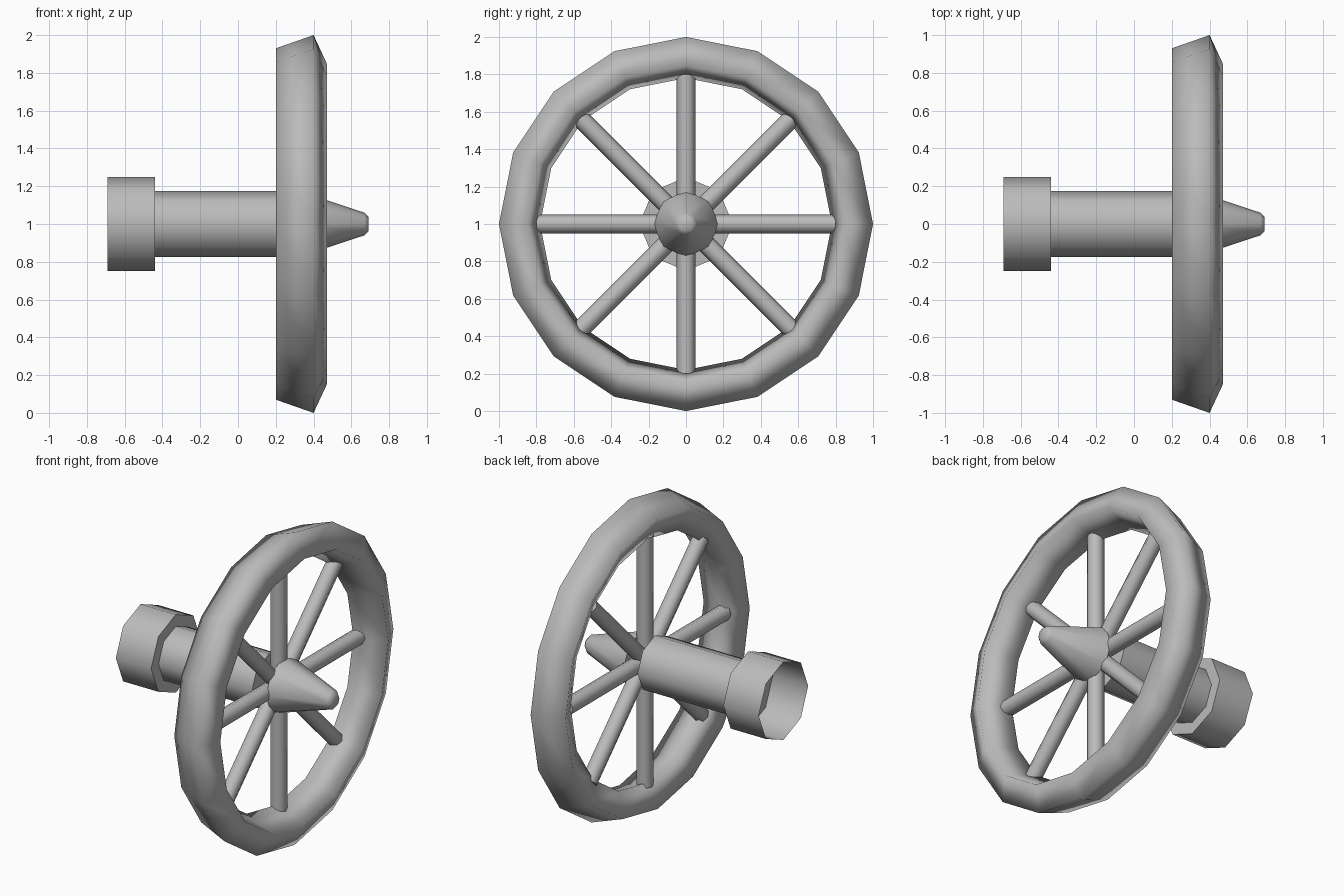
import bpy, bmesh
from math import pi, radians
from mathutils import Matrix, Vector

cube = bpy.data.objects.get("Cube")
if cube:
    bpy.data.objects.remove(cube, do_unlink=True)

GREY = (0.5, 0.5, 0.5, 1)
mat = bpy.data.materials.new("plain_grey")
mat.use_nodes = True
mat.diffuse_color = GREY
mat.node_tree.nodes["Principled BSDF"].inputs["Base Color"].default_value = GREY


def finish(name, bm, angle):
    bmesh.ops.remove_doubles(bm, verts=bm.verts, dist=1e-4)
    bmesh.ops.recalc_face_normals(bm, faces=bm.faces)
    mesh = bpy.data.meshes.new(name)
    bm.to_mesh(mesh)
    bm.free()
    mesh.materials.append(mat)
    obj = bpy.data.objects.new(name, mesh)
    bpy.context.collection.objects.link(obj)
    bpy.ops.object.select_all(action='DESELECT')
    obj.select_set(True)
    bpy.context.view_layer.objects.active = obj
    bpy.ops.object.shade_smooth_by_angle(angle=radians(angle))
    return obj


def lathe(name, profile, sides, closed=False, angle=50):
    """Spin (x, radius) points about the axle line at z = 1."""
    bm = bmesh.new()
    verts = [bm.verts.new((x, 0, 1 + r)) for x, r in profile]
    pairs = list(zip(verts, verts[1:]))
    if closed:
        pairs.append((verts[-1], verts[0]))
    edges = [bm.edges.new(p) for p in pairs]
    bmesh.ops.spin(bm, geom=verts + edges, cent=(0, 0, 1), axis=(1, 0, 0),
                   angle=2 * pi, steps=sides)
    return finish(name, bm, angle)


# Rim: tilted four-sided section, softly shaded
lathe("wheel_rim", [(0.20, 0.93), (0.40, 1.0), (0.47, 0.85), (0.27, 0.78)],
      16, closed=True, angle=120)

# Axle with a hollow open collar at its far end
lathe("axle", [(-0.69, 0.25), (-0.44, 0.25), (-0.44, 0.175),
               (0.22, 0.175), (0.22, 0)], 8)

# Pointed hub cap
lathe("hub_cap", [(0.32, 0), (0.32, 0.175), (0.67, 0.06),
                  (0.69, 0.04), (0.69, 0)], 8)

# Eight spokes meeting at the centre
bm = bmesh.new()
for i in range(8):
    place = (Matrix.Translation(Vector((0.29, 0, 1)))
             @ Matrix.Rotation(i * pi / 4, 4, 'X')
             @ Matrix.Translation(Vector((0, 0, 0.4))))
    bmesh.ops.create_cone(bm, cap_ends=True, segments=8, radius1=0.05,
                          radius2=0.05, depth=0.8, matrix=place)
finish("spokes", bm, 50)
